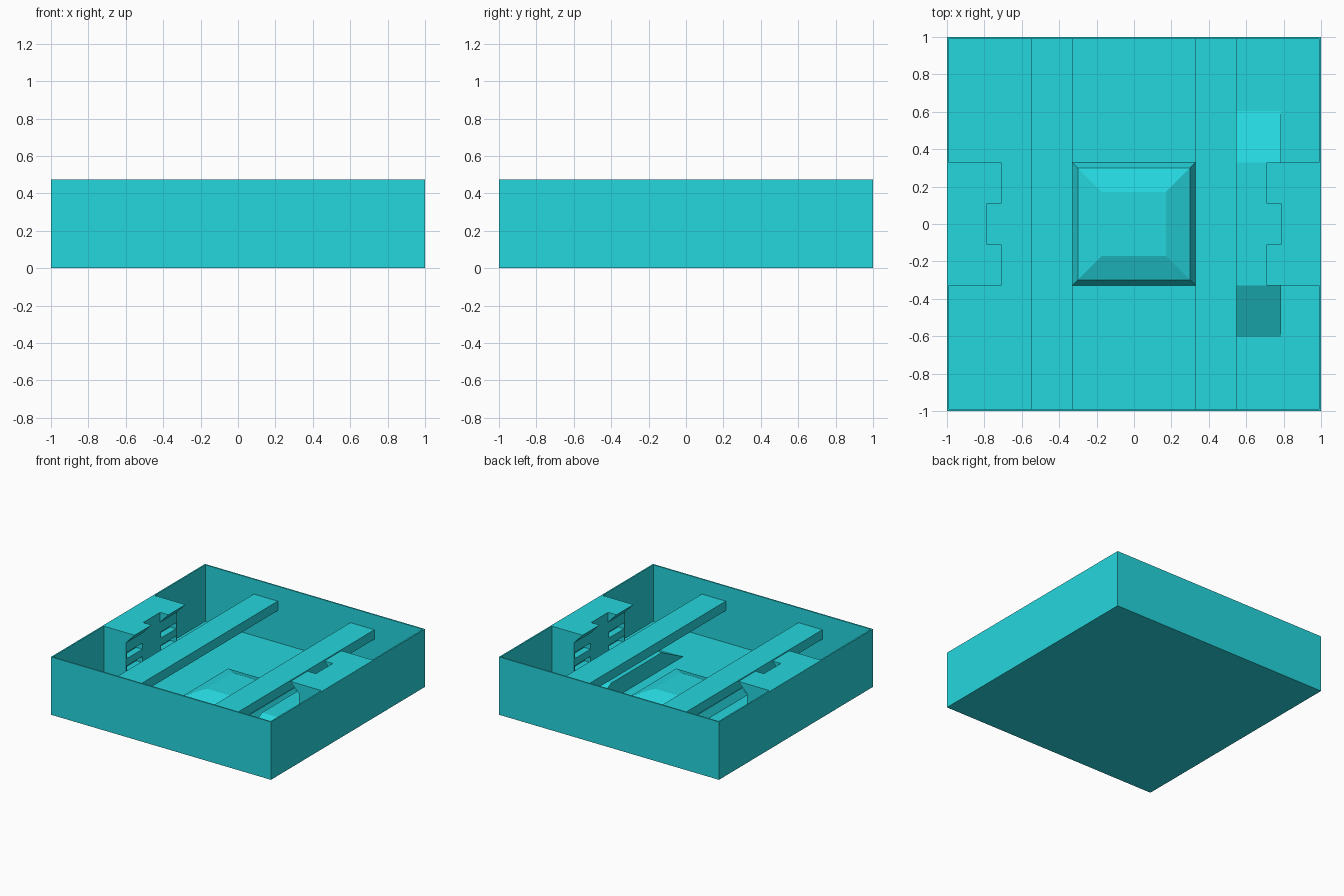
import bpy
import bmesh

cube = bpy.data.objects.get("Cube")
if cube:
    bpy.data.objects.remove(cube, do_unlink=True)

teal = bpy.data.materials.new("bright teal")
teal.use_nodes = True
COLOR = (0.018, 0.68, 0.73, 1)
teal.diffuse_color = COLOR
teal.node_tree.nodes["Principled BSDF"].inputs["Base Color"].default_value = COLOR

H, WALL, FLOOR = 0.475, 0.012, 0.012
INNER = 1 - WALL


def finish(name, bm):
    bmesh.ops.recalc_face_normals(bm, faces=bm.faces)
    mesh = bpy.data.meshes.new(name)
    bm.to_mesh(mesh)
    bm.free()
    mesh.materials.append(teal)
    obj = bpy.data.objects.new(name, mesh)
    bpy.context.collection.objects.link(obj)
    return obj


def prism(name, profile, axis, lo, hi):
    """Extrude a closed 2D profile along x (profile in yz) or y (profile in xz)."""
    bm = bmesh.new()
    rings = []
    for t in (lo, hi):
        rings.append([bm.verts.new((t, a, z) if axis == "x" else (a, t, z)) for a, z in profile])
    n = len(profile)
    bm.faces.new(rings[0])
    bm.faces.new(rings[1][::-1])
    for i in range(n):
        j = (i + 1) % n
        bm.faces.new((rings[0][i], rings[0][j], rings[1][j], rings[1][i]))
    return finish(name, bm)


def box(name, x0, x1, y0, y1, z0, z1):
    return prism(name, [(x0, z0), (x1, z0), (x1, z1), (x0, z1)], "y", y0, y1)


def square_stack(name, levels):
    """Square rings of (half width, height) skinned in order and capped."""
    bm = bmesh.new()
    corners = ((-1, -1), (1, -1), (1, 1), (-1, 1))
    rings = [[bm.verts.new((r * x, r * y, z)) for x, y in corners] for r, z in levels]
    for a, b in zip(rings, rings[1:]):
        for i in range(4):
            j = (i + 1) % 4
            bm.faces.new((a[i], a[j], b[j], b[i]))
    bm.faces.new(rings[0])
    bm.faces.new(rings[-1])
    return finish(name, bm)


def cut(target, cutter):
    mod = target.modifiers.new("cut", "BOOLEAN")
    mod.operation = "DIFFERENCE"
    mod.solver = "EXACT"
    mod.object = cutter
    cutter.hide_render = True
    cutter.hide_set(True)


# Open tray with thin walls and floor
square_stack("tray", [(1, 0), (1, H), (INNER, H), (INNER, FLOOR)])

# Raised stepped pad in the middle
square_stack("centre_pad", [(0.33, FLOOR), (0.30, 0.07), (0.17, 0.12)])

# Ramped block under the left rail
prism("ramp_block", [(-0.605, FLOOR), (0.605, FLOOR), (0.33, 0.15), (-0.33, 0.15)],
      "x", 0.45, 0.785)

for side, s in (("left", 1), ("right", -1)):
    # Rail spanning the tray above the floor
    xs = sorted((s * 0.33, s * 0.548))
    box(side + "_rail", *xs, -INNER, INNER, 0.275, 0.353)

    # Clip body against the side wall
    xs = sorted((s * 0.785, s * INNER))
    body = box(side + "_clip_body", *xs, -0.33, 0.33, FLOOR, H)

    for end, e in (("back", 1), ("front", -1)):
        # Overhanging tapered lip
        lip = [(s * 0.785, 0.394), (s * 0.708, H), (s * 0.785, H)]
        ys = sorted((e * 0.11, e * 0.33))
        prism(f"{side}_{end}_lip", lip, "y", *ys)

        # Two narrow slots beneath each lip
        for k, z in enumerate((0.15, 0.26)):
            xs = sorted((s * 0.75, s * 0.84))
            ys = sorted((e * 0.12, e * 0.32))
            cut(body, box(f"{side}_{end}_slot_cutter_{k + 1}", *xs, *ys, z, z + 0.05))
